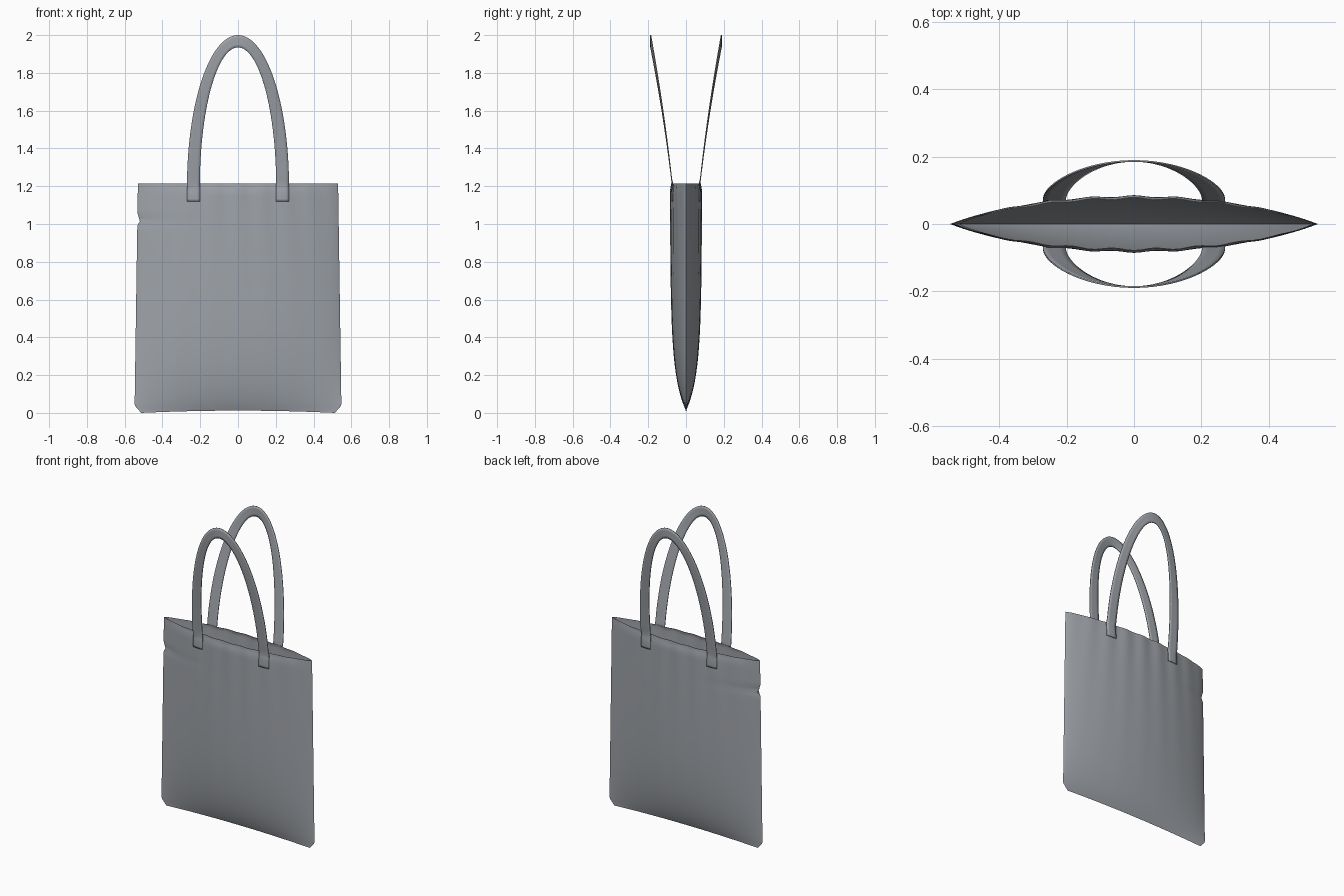
import bpy, bmesh, math

cube = bpy.data.objects.get("Cube")
if cube:
    bpy.data.objects.remove(cube, do_unlink=True)

TOP = 1.215      # height of the bag opening
COLS = 72        # columns across one panel

fabric = bpy.data.materials.new("grey fabric")
fabric.use_nodes = True
grey = (0.35, 0.37, 0.40, 1)
fabric.diffuse_color = grey
fabric.node_tree.nodes["Principled BSDF"].inputs["Base Color"].default_value = grey


def add_object(name, bm, angle):
    bmesh.ops.remove_doubles(bm, verts=bm.verts, dist=0.0002)
    bmesh.ops.recalc_face_normals(bm, faces=bm.faces)
    mesh = bpy.data.meshes.new(name)
    bm.to_mesh(mesh)
    bm.free()
    mesh.materials.append(fabric)
    obj = bpy.data.objects.new(name, mesh)
    bpy.context.collection.objects.link(obj)
    bpy.ops.object.select_all(action='DESELECT')
    obj.select_set(True)
    bpy.context.view_layer.objects.active = obj
    bpy.ops.object.shade_smooth_by_angle(angle=math.radians(angle))
    return obj


def half_width(z, side):
    w = 0.53 + 0.018 * (TOP - z) / TOP
    w -= 0.035 * max(0, 1 - z / 0.04)                     # clipped bottom corners
    if side < 0:
        w -= 0.014 * math.exp(-((z - 1.02) / 0.02) ** 2)  # pinch in the side seam
    return w


def panel_depth(x, z):
    """Distance of the cloth from the middle plane, with soft folds from the rim."""
    u = min(1, abs(x) / half_width(z, x))
    depth = 0.083 * (1 - math.exp(-z / 0.2))
    tuck = min(1, max(0, (z - 1.15) / (TOP - 1.15)))
    depth -= 0.009 * tuck * tuck
    belly = (1 - u * u) ** 0.8
    spread = 1 + 0.25 * (TOP - z)
    fold = math.cos(2 * math.pi * x / (0.125 * spread)) * math.exp(-(TOP - z) / 0.35)
    return depth * belly + 0.0035 * fold * (1 - u * u) * min(1, z / 0.3)


def ring(bm, z, inner):
    """One closed loop around the bag: front panel, then back panel."""
    verts = []
    for side in (-1, 1):
        for i in range(COLS):
            u = -side * -math.sin(math.pi * (i / COLS - 0.5))
            w = half_width(z, u)
            x = u * w
            y = panel_depth(x, max(0, z - 0.03) if inner else z) if abs(u) < 0.9999 else 0
            if inner:
                x, y = x * 0.99, y * 0.95
            lift = 0.012 * (1 - u * u) * math.exp(-z / 0.08)
            verts.append(bm.verts.new((x, side * y, z + lift)))
    return verts


# Bag: outer skin upwards, over the rim, inner skin downwards
bm = bmesh.new()
ROWS = 64
heights = [TOP * (0.5 - 0.5 * math.cos(math.pi * r / ROWS)) for r in range(ROWS + 1)]
rings = [ring(bm, z, False) for z in heights]
rings += [ring(bm, z, True) for z in reversed(heights) if z > 0.03]
rings.append(ring(bm, 0.03, True))
count = 2 * COLS
for a, b in zip(rings, rings[1:]):
    for i in range(count):
        j = (i + 1) % count
        bm.faces.new((a[i], a[j], b[j], b[i]))
add_object("bag_body", bm, 50)


# Handles: flat arched ribbons sewn to the outside of each panel
def handle(name, side):
    bm = bmesh.new()
    arc, tail = 64, 6
    base, end = 1.2, 1.12
    stations = [(1, 0, end + (base - end) * k / tail) for k in range(tail)]
    stations += [(math.cos(math.pi * k / arc), math.sin(math.pi * k / arc), base)
                 for k in range(arc + 1)]
    stations += [(-1, 0, base - (base - end) * k / tail) for k in range(1, tail + 1)]
    rows = []
    for c, s, z0 in stations:
        row = []
        for k in range(5):
            f = k / 4
            x = c * (0.27 - 0.068 * f)
            z = z0 + s * (0.80 - 0.065 * f)
            y = 0.072 + 0.085 * s + 0.03 * s * s
            if z <= TOP + 0.02:
                y = max(y if s else 0, panel_depth(x, min(z, TOP)) + 0.004)
            row.append(bm.verts.new((x, side * y, z)))
        rows.append(row)
    for a, b in zip(rows, rows[1:]):
        for k in range(4):
            bm.faces.new((a[k], a[k + 1], b[k + 1], b[k]))
    obj = add_object(name, bm, 40)
    thick = obj.modifiers.new("thickness", 'SOLIDIFY')
    thick.thickness = 0.005
    thick.offset = 0


handle("front_handle", -1)
handle("back_handle", 1)
